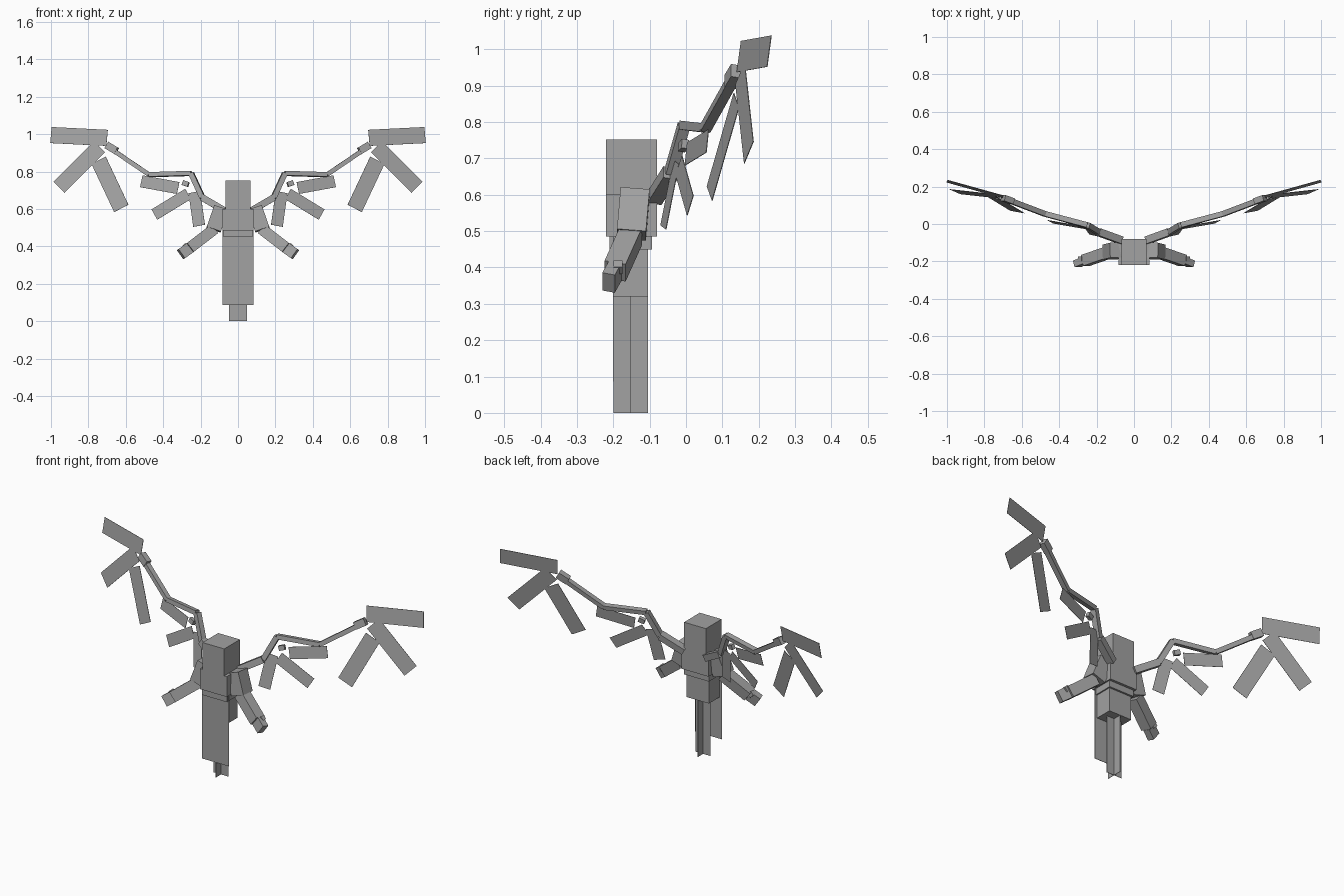
import bpy
import bmesh
from mathutils import Matrix, Vector

default_cube = bpy.data.objects.get("Cube")
if default_cube:
    bpy.data.objects.remove(default_cube, do_unlink=True)

# Single flat colour
grey = bpy.data.materials.new("plain grey")
grey.use_nodes = True
grey.diffuse_color = (0.36, 0.36, 0.36, 1)
shader = grey.node_tree.nodes["Principled BSDF"]
shader.inputs["Base Color"].default_value = grey.diffuse_color

SHEET = 0.002
FORWARD = Vector((0, 1, 0))


def block(name, centre, side, front, along):
    """Cuboid whose three edges are the given vectors."""
    matrix = Matrix((side, front, along)).transposed().to_4x4()
    matrix.translation = centre
    shape = bmesh.new()
    bmesh.ops.create_cube(shape, size=1, matrix=matrix)
    mesh = bpy.data.meshes.new(name)
    shape.to_mesh(mesh)
    shape.free()
    mesh.materials.append(grey)
    part = bpy.data.objects.new(name, mesh)
    bpy.context.collection.objects.link(part)
    return part


def upright(name, width, depth, y, bottom, top):
    """Centred body block standing straight up."""
    block(name, Vector((0, y, (bottom + top) / 2)),
          Vector((width, 0, 0)), Vector((0, depth, 0)), Vector((0, 0, top - bottom)))


def beam(name, start, end, width, depth, facing=FORWARD):
    """Block from start to end, repeated on the other side of the body."""
    along = end - start
    side = along.cross(facing).normalized()
    front = along.cross(side).normalized()
    part = block(name, (start + end) / 2, side * width, front * depth, along)
    part.modifiers.new("other side", 'MIRROR').use_axis[0] = True


def on_wing(x, z):
    """Point on the slanting plane that holds the whole wing."""
    return Vector((x, 0.27 * x + 0.16 * z - 0.2, z))


wing_facing = (on_wing(0, 1) - on_wing(0, 0)).cross(on_wing(1, 0) - on_wing(0, 0))


def wing_beam(name, start, end, width, depth):
    beam(name, on_wing(*start), on_wing(*end), width, depth, wing_facing)


# Head, torso and waist
upright("head", 0.136, 0.14, -0.15, 0.6, 0.752)
upright("torso", 0.168, 0.14, -0.15, 0.485, 0.6)
upright("belt", 0.154, 0.116, -0.152, 0.45, 0.485)
upright("hips", 0.14, 0.095, -0.152, 0.32, 0.45)

# Hanging front panel and crossed tail sheets
upright("front_panel", 0.168, SHEET, -0.2, 0.086, 0.485)
upright("tail_sheet_across", 0.094, SHEET, -0.152, 0, 0.32)
upright("tail_sheet_along", SHEET, 0.094, -0.152, 0, 0.32)

# Arms
shoulder = Vector((0.09, -0.14, 0.605))
elbow = Vector((0.13, -0.15, 0.49))
wrist = Vector((0.26, -0.195, 0.39))
fingertips = Vector((0.305, -0.213, 0.358))
thumb_base = Vector((0.27, -0.187, 0.39))
thumb_tip = Vector((0.29, -0.187, 0.41))
beam("upper_arm", shoulder, elbow, 0.08, 0.08)
beam("forearm", elbow, wrist, 0.06, 0.06)
beam("hand", wrist, fingertips, 0.06, 0.036)
beam("thumb", thumb_base, thumb_tip, 0.024, 0.024)

# Wing bones from the back to the tip
root, bend, peak, knuckle, tip = (0.07, 0.59), (0.19, 0.66), (0.25, 0.79), (0.475, 0.783), (0.68, 0.922)
wing_beam("wing_root_bone", root, bend, 0.036, 0.04)
wing_beam("wing_rising_bone", bend, peak, 0.028, 0.03)
wing_beam("wing_middle_bone", peak, knuckle, 0.024, 0.028)
wing_beam("wing_outer_bone", knuckle, tip, 0.024, 0.028)
wing_beam("wing_tip_joint", (0.65, 0.91), (0.7, 0.94), 0.04, 0.032)
wing_beam("wing_inner_joint", (0.265, 0.73), (0.295, 0.74), 0.026, 0.02)

# Two fans of three flat feathers, larger at the wing tip
fans = {
    "tip_feather": (0.087, {
        "upper": ((0.7, 0.98), (1, 0.995)),
        "middle": ((0.74, 0.933), (0.957, 0.716)),
        "lower": ((0.745, 0.86), (0.624, 0.603))}),
    "inner_feather": (0.065, {
        "upper": ((0.32, 0.712), (0.517, 0.748)),
        "middle": ((0.267, 0.68), (0.447, 0.57)),
        "lower": ((0.233, 0.69), (0.208, 0.51))}),
}
for fan, (width, feathers) in fans.items():
    for place, (start, end) in feathers.items():
        wing_beam(f"{fan}_{place}", start, end, width, SHEET)
